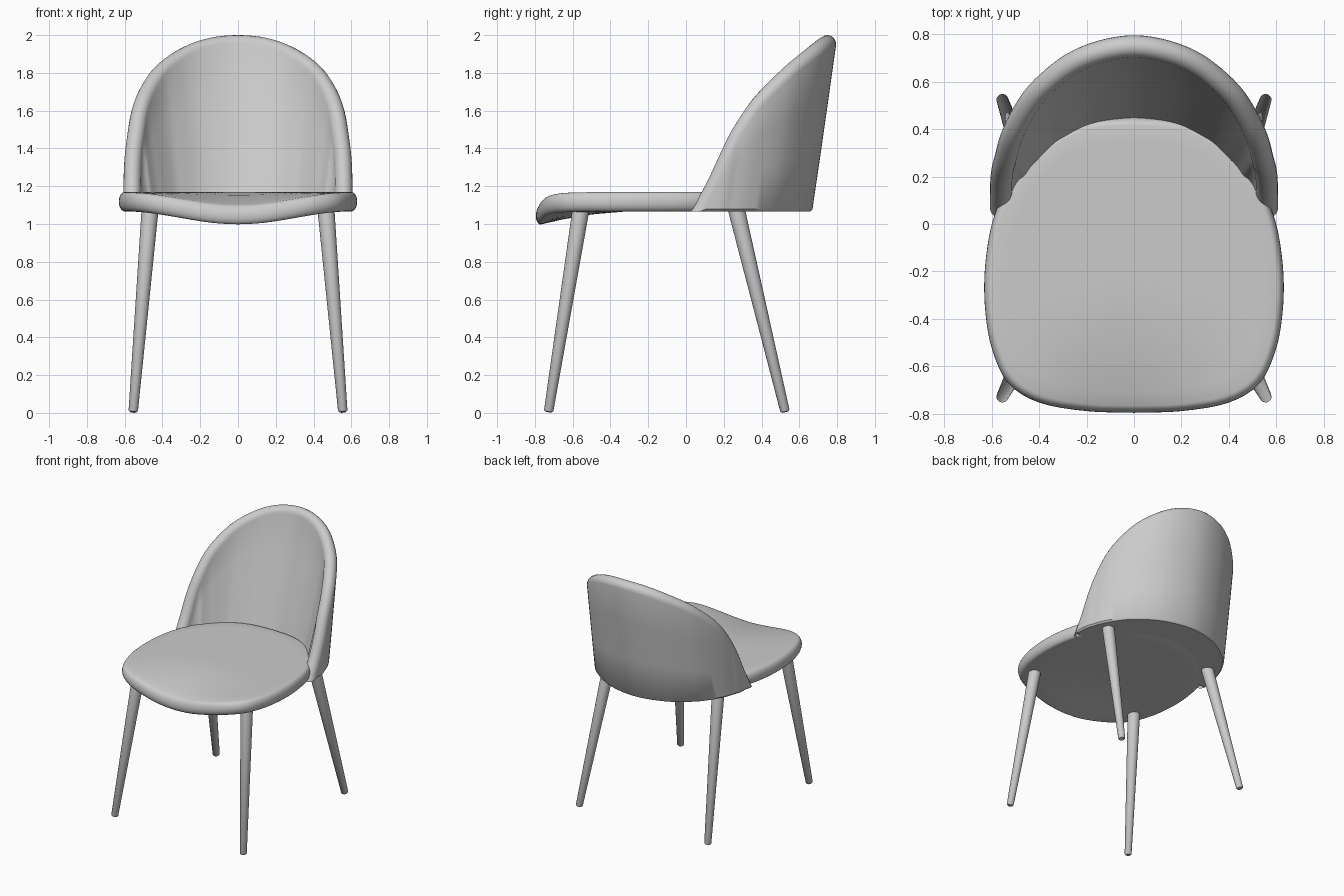
import bpy
import bmesh
import math
from mathutils import Vector

if "Cube" in bpy.data.objects:
    bpy.data.objects.remove(bpy.data.objects["Cube"], do_unlink=True)

BASE = 1.067  # height of the seat underside

grey = bpy.data.materials.new("plain grey")
grey.use_nodes = True
grey.diffuse_color = (0.6, 0.6, 0.6, 1)
grey.node_tree.nodes["Principled BSDF"].inputs["Base Color"].default_value = (0.6, 0.6, 0.6, 1)


def finish(name, bm, angle=40):
    bmesh.ops.remove_doubles(bm, verts=bm.verts, dist=0.0005)
    bmesh.ops.recalc_face_normals(bm, faces=bm.faces)
    mesh = bpy.data.meshes.new(name)
    bm.to_mesh(mesh)
    bm.free()
    mesh.materials.append(grey)
    mesh.shade_smooth()
    mesh.set_sharp_from_angle(angle=math.radians(angle))
    obj = bpy.data.objects.new(name, mesh)
    bpy.context.collection.objects.link(obj)


def spline(points, steps):
    """Smooth curve through the points."""
    pts = [Vector(p) for p in points]
    pts = [2 * pts[0] - pts[1]] + pts + [2 * pts[-1] - pts[-2]]
    out = []
    for a, b, c, d in zip(pts, pts[1:], pts[2:], pts[3:]):
        for i in range(steps):
            t = i / steps
            out.append(0.5 * (2 * b + (c - a) * t + (2 * a - 5 * b + 4 * c - d) * t * t
                              + (3 * b - a - 3 * c + d) * t ** 3))
    return out + [pts[-2]]


def mirrored(half):
    """Half a curve that starts at x = 0, extended to the other side."""
    return [(-p[0], *p[1:]) for p in reversed(half[1:])] + half


def bridge(bm, rings):
    for a, b in zip(rings, rings[1:]):
        n = len(a)
        for i in range(n):
            j = (i + 1) % n
            bm.faces.new((a[i], a[j], b[j], b[i]))


# Seat cushion: rounded edge, front centre drooping
half = [(0, -.795), (.2, -.788), (.4, -.752), (.53, -.67), (.597, -.53), (.625, -.38),
        (.63, -.22), (.61, -.05), (.575, .07), (.51, .2), (.4, .32), (.3, .39), (.17, .437), (0, .45)]
right = [Vector((p.x, p.y)) for p in spline([(*p, 0) for p in half], 4)]
outline = right + [Vector((-p.x, p.y)) for p in reversed(right[1:-1])]
centre = Vector((0, -.2))


def droop(p):
    front = max(0, (-.28 - p.y) / .51)
    return .075 * front ** 1.8 * (1 + math.cos(math.pi * min(1, abs(p.x) / .65))) / 2


bm = bmesh.new()
rings = []
edge = [(.05 * (1 - math.cos(a)), 1.118 - .051 * math.sin(a))
        for a in [math.pi * (.5 - k / 10) for k in range(11)]]
# edge runs from the top of the roll to its underside when the sine is positive
levels = [(s, BASE) for s in (.2, .5, .75)] + [(1 - d, z) for d, z in edge]
levels += [(s, 1.169) for s in (.85, .7, .5, .2)]
for scale, z in levels:
    ring = []
    for p in outline:
        q = centre + (p - centre) * scale
        ring.append(bm.verts.new((q.x, q.y, z - droop(q))))
    rings.append(ring)
bridge(bm, rings)
bm.faces.new(rings[0])
bm.faces.new(rings[-1])
finish("seat", bm)

# Wrap-around backrest: rolled rim swept along its crest, walls down to the base
crest = spline(mirrored([(0, .748, 2), (.15, .723, 1.985), (.28, .663, 1.94), (.4, .56, 1.86),
                         (.47, .46, 1.77), (.52, .35, 1.655), (.547, .245, 1.5),
                         (.557, .185, 1.38), (.56, .11, 1.22), (.56, .025, BASE)]), 4)
bm = bmesh.new()
sections = []
for i, c in enumerate(crest):
    tangent = (crest[min(i + 1, len(crest) - 1)] - crest[max(i - 1, 0)]).normalized()
    inward = Vector((tangent.y, -tangent.x, 0)).normalized()
    up = inward.cross(tangent).normalized()
    if up.z < 0:
        up.negate()
    rim = []
    for k in range(11):
        a = math.pi * k / 10
        rim.append(c + up * .05 * (math.sin(a) - 1) - inward * .047 * math.cos(a))
    for p in rim:
        p.z = max(p.z, BASE)
    outer, inner = rim[0], rim[-1]
    drop_out, drop_in = outer.z - BASE, inner.z - BASE
    foot_out = outer + Vector((0, -.142, -1)) * drop_out
    foot_in = inner + (Vector((0, -.19, -1)) + inward * .12) * drop_in
    lip = min(.012, drop_out * .3)
    loop = [foot_in, foot_out + inward * lip, foot_out + Vector((0, 0, lip))]
    loop += [foot_out.lerp(outer, t) for t in (.35, .7)] + rim
    loop += [inner.lerp(foot_in, t) for t in (.3, .65)]
    sections.append([bm.verts.new(p) for p in loop])
bridge(bm, sections)
bmesh.ops.dissolve_degenerate(bm, dist=0.0005, edges=bm.edges)
finish("backrest", bm)


# Tapered splayed legs with softened feet
def leg(name, foot, top):
    foot, top = Vector(foot), Vector(top)
    axis = top - foot
    turn = axis.to_track_quat("Z", "Y")
    bm = bmesh.new()
    rings = []
    for r, h in ((.018, 0), (.025, .008), (.045, axis.length)):
        rings.append([bm.verts.new(foot + turn @ Vector((r * math.cos(a), r * math.sin(a), h)))
                      for a in [math.tau * k / 24 for k in range(24)]])
    bridge(bm, rings)
    bm.faces.new(rings[0])
    bm.faces.new(rings[-1])
    finish(name, bm)


for side, s in (("left", 1), ("right", -1)):
    leg("front_leg_" + side, (s * .555, -.728, .005), (s * .465, -.555, 1.085))
    leg("back_leg_" + side, (s * .555, .525, .005), (s * .465, .265, 1.085))
